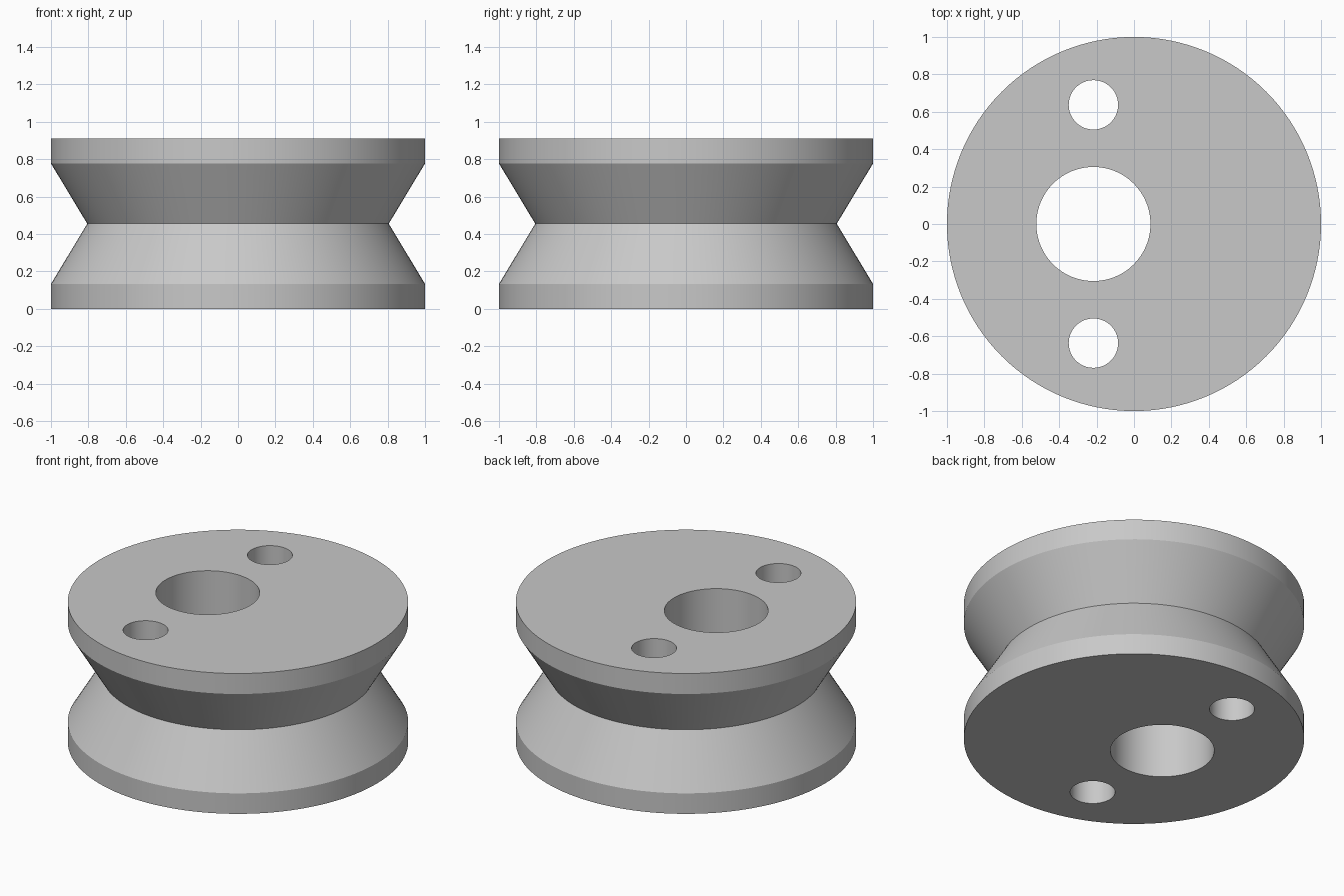
import bpy
import bmesh
from math import radians, tau
from mathutils import Matrix, Vector

cube = bpy.data.objects.get("Cube")
if cube:
    bpy.data.objects.remove(cube, do_unlink=True)

HEIGHT = 0.91
HOLE_X = -0.217

grey = bpy.data.materials.new("light_grey")
grey.use_nodes = True
colour = (0.58, 0.58, 0.58, 1)
grey.diffuse_color = colour
grey.node_tree.nodes["Principled BSDF"].inputs["Base Color"].default_value = colour


def add_object(name, bm):
    bmesh.ops.recalc_face_normals(bm, faces=bm.faces)
    mesh = bpy.data.meshes.new(name)
    bm.to_mesh(mesh)
    bm.free()
    mesh.materials.append(grey)
    obj = bpy.data.objects.new(name, mesh)
    bpy.context.collection.objects.link(obj)
    return obj


def lathe(name, profile, segments):
    """Stack rings of (radius, height) into a closed round solid."""
    bm = bmesh.new()
    rings = []
    for radius, z in profile:
        rings.append([bm.verts.new(Matrix.Rotation(tau * i / segments, 3, 'Z') @ Vector((radius, 0, z)))
                      for i in range(segments)])
    for low, high in zip(rings, rings[1:]):
        for i in range(segments):
            j = (i + 1) % segments
            bm.faces.new((low[i], low[j], high[j], high[i]))
    bm.faces.new(rings[0])
    bm.faces.new(rings[-1])
    return add_object(name, bm)


# Wheel with two straight rims and a V groove
wheel = lathe("grooved_wheel",
              [(1, 0), (1, 0.133), (0.806, HEIGHT / 2), (1, HEIGHT - 0.133), (1, HEIGHT)], 128)

# Off-centre bore and the two pin holes beside it
bm = bmesh.new()
for y, radius, segments in ((0, 0.305, 96), (0.637, 0.132, 64), (-0.637, 0.132, 64)):
    bmesh.ops.create_cone(bm, cap_ends=True, segments=segments, radius1=radius, radius2=radius,
                          depth=HEIGHT * 2, matrix=Matrix.Translation((HOLE_X, y, HEIGHT / 2)))
cutter = add_object("hole_cutter", bm)
cutter.hide_render = True

cut = wheel.modifiers.new("holes", 'BOOLEAN')
cut.operation = 'DIFFERENCE'
cut.solver = 'EXACT'
cut.object = cutter

# Apply the holes, then smooth the round walls
bpy.ops.object.select_all(action='DESELECT')
wheel.select_set(True)
bpy.context.view_layer.objects.active = wheel
bpy.ops.object.modifier_apply(modifier=cut.name)
bpy.data.objects.remove(cutter, do_unlink=True)
bpy.ops.object.shade_smooth_by_angle(angle=radians(20))
